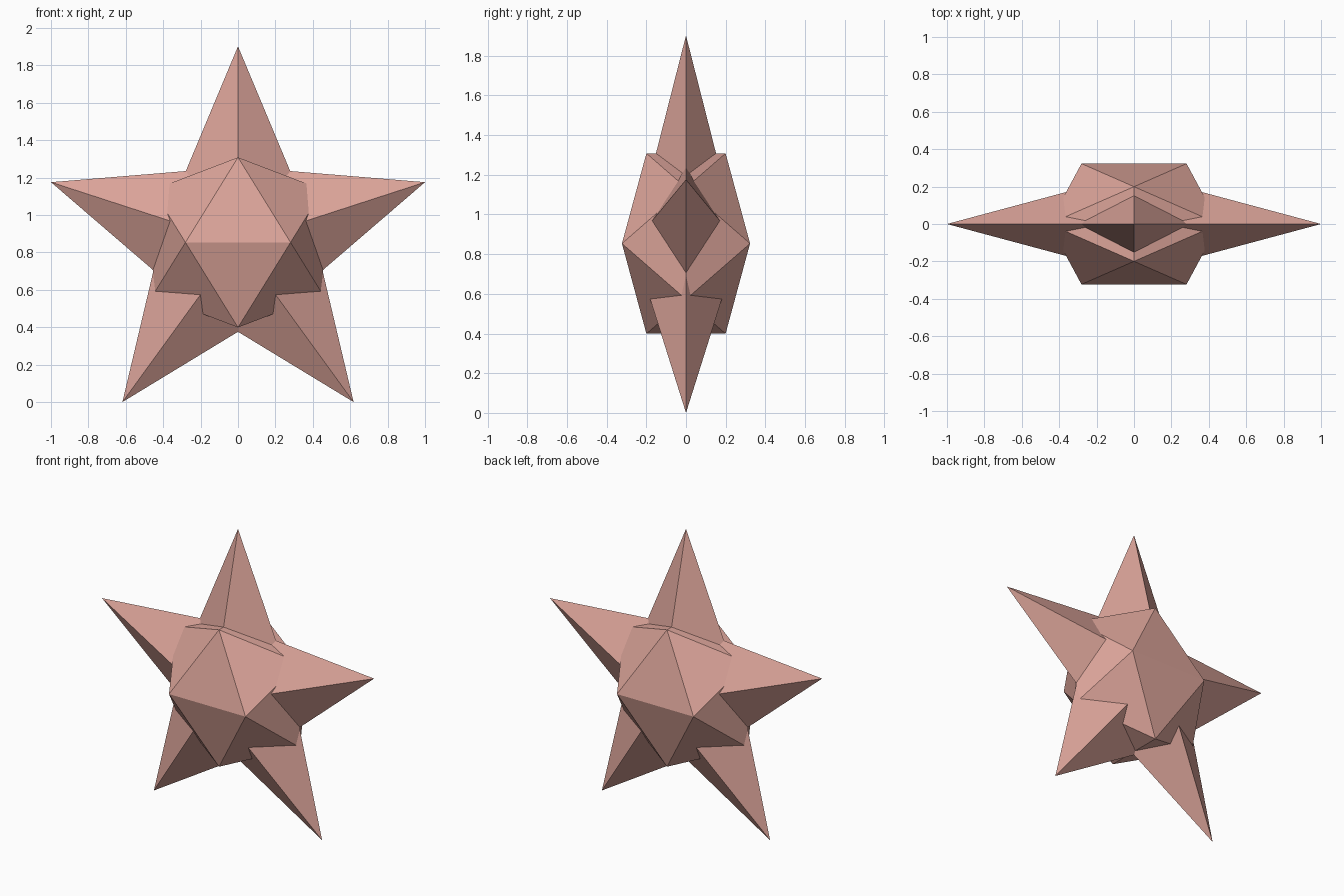
import bpy, bmesh
from math import sin, cos, pi, sqrt

cube = bpy.data.objects.get("Cube")
if cube:
    bpy.data.objects.remove(cube, do_unlink=True)

# Single flat colour
pink = bpy.data.materials.new("dusty_pink")
pink.use_nodes = True
colour = (0.71, 0.37, 0.32, 1)
pink.diffuse_color = colour
bsdf = next(n for n in pink.node_tree.nodes if n.type == 'BSDF_PRINCIPLED')
bsdf.inputs["Base Color"].default_value = colour
bsdf.inputs["Roughness"].default_value = 0.8

TIP = 1 / cos(pi / 10)          # tip radius for a width of 2
INNER = 0.475                   # notch radius
DEPTH = 0.268                   # half thickness of the star
CENTRE = TIP * cos(pi / 5)      # lower tips touch the ground


def finish(name, bm, z):
    bmesh.ops.recalc_face_normals(bm, faces=bm.faces)
    mesh = bpy.data.meshes.new(name)
    bm.to_mesh(mesh)
    bm.free()
    mesh.materials.append(pink)
    obj = bpy.data.objects.new(name, mesh)
    obj.location.z = z
    bpy.context.collection.objects.link(obj)


# Five-pointed star: a zigzag rim joined to a front and a back apex
bm = bmesh.new()
rim = []
for i in range(10):
    r = INNER if i % 2 else TIP
    a = i * pi / 5
    rim.append(bm.verts.new((r * sin(a), 0, r * cos(a))))
for side in (-1, 1):
    apex = bm.verts.new((0, side * DEPTH, 0))
    for i in range(10):
        bm.faces.new((rim[i], rim[(i + 1) % 10], apex))
finish("star_arms", bm, CENTRE)

# Flattened icosahedron core, hulled from three golden rectangles
short = 0.281
long = short * (1 + sqrt(5)) / 2
flat = 0.71
bm = bmesh.new()
for s in (-1, 1):
    for t in (-1, 1):
        bm.verts.new((0, s * short * flat, t * long))
        bm.verts.new((s * short, t * long * flat, 0))
        bm.verts.new((s * long, 0, t * short))
bmesh.ops.convex_hull(bm, input=bm.verts[:])
finish("faceted_core", bm, CENTRE + 0.003)
